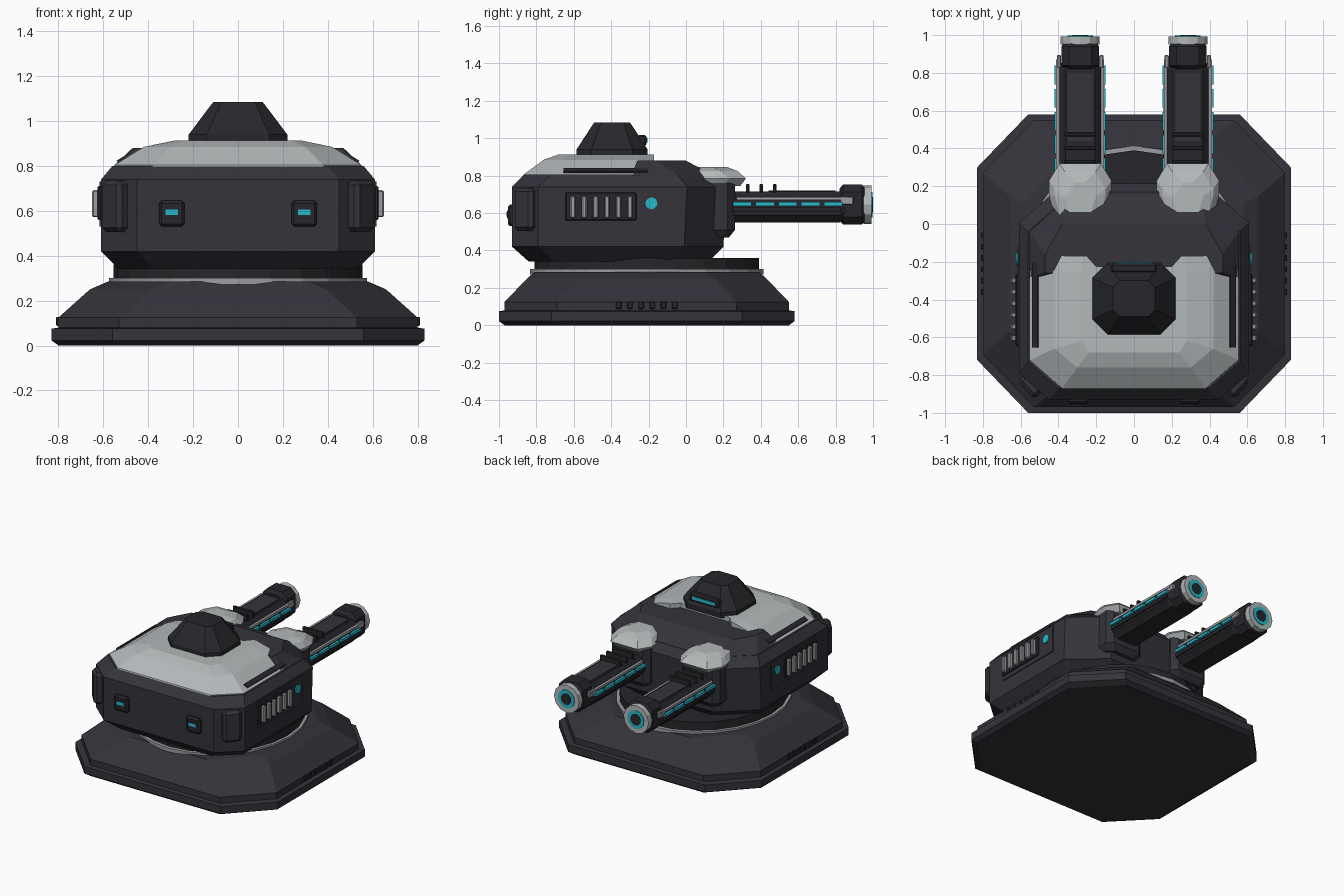
import bpy, bmesh, math
from mathutils import Matrix, Vector

old = bpy.data.objects.get("Cube")
if old:
    bpy.data.objects.remove(old)


def material(name, r, g, b):
    m = bpy.data.materials.new(name)
    m.use_nodes = True
    m.diffuse_color = (r, g, b, 1)
    m.node_tree.nodes["Principled BSDF"].inputs["Base Color"].default_value = (r, g, b, 1)
    return m


DARK = material("dark armour", 0.033, 0.033, 0.042)
BLACK = material("gunmetal black", 0.02, 0.02, 0.025)
LIGHT = material("light grey armour", 0.45, 0.48, 0.49)
GREY = material("grey trim", 0.33, 0.34, 0.35)
TEAL = material("teal glow", 0.02, 0.48, 0.60)


def finish(bm, name, mat):
    bmesh.ops.recalc_face_normals(bm, faces=bm.faces)
    mesh = bpy.data.meshes.new(name)
    bm.to_mesh(mesh)
    bm.free()
    mesh.materials.append(mat)
    obj = bpy.data.objects.new(name, mesh)
    bpy.context.collection.objects.link(obj)
    return obj


def octo(hx, v0, v1, low, high):
    """Right half of a rectangle with cut corners, low and high being (x, v) cuts."""
    return [(hx - low[0], v0), (hx, v0 + low[1]), (hx, v1 - high[1]), (hx - high[0], v1)]


def loft(name, sections, mat, along="z", cx=0):
    """Skin mirrored half outlines placed at given distances along an axis."""
    bm = bmesh.new()
    loops = []
    for half, d in sections:
        pts = half + [(-x, v) for x, v in reversed(half)]
        loops.append([bm.verts.new((cx + x, v, d) if along == "z" else (cx + x, d, v)) for x, v in pts])
    for a, b in zip(loops, loops[1:]):
        for i in range(len(a)):
            j = (i + 1) % len(a)
            bm.faces.new((a[i], a[j], b[j], b[i]))
    bm.faces.new(loops[0])
    bm.faces.new(loops[-1])
    return finish(bm, name, mat)


def box(name, centre, size, mat, bevel=0, rot=None):
    bm = bmesh.new()
    bmesh.ops.create_cube(bm, size=1)
    bmesh.ops.scale(bm, vec=size, verts=bm.verts)
    if bevel:
        bmesh.ops.bevel(bm, geom=bm.edges[:], offset=bevel, segments=1, affect="EDGES")
    if rot:
        bm.transform(rot)
    bm.transform(Matrix.Translation(centre))
    return finish(bm, name, mat)


def drum(name, centre, radius, depth, mat, axis="z", sides=16, squash=1):
    bm = bmesh.new()
    bmesh.ops.create_cone(bm, cap_ends=True, segments=sides, radius1=radius, radius2=radius, depth=depth)
    bmesh.ops.scale(bm, vec=(squash, 1, 1), verts=bm.verts)
    if axis != "z":
        bm.transform(Matrix.Rotation(math.pi / 2, 4, "X" if axis == "y" else "Y"))
    bm.transform(Matrix.Translation(centre))
    return finish(bm, name, mat)


# Base plinth
MID = -0.21
plinth = [(.80, .76, 0), (.83, .79, .022), (.83, .79, .075), (.80, .76, .08),
          (.80, .76, .125), (.66, .64, .25), (.58, .60, .285)]
loft("base_plinth", [(octo(hx, MID - hy, MID + hy, (.27, .28), (.27, .28)), z)
                     for hx, hy, z in plinth], DARK)

# Turning collar
drum("collar_ring", (0, MID, .286), .625, .028, GREY, squash=.92, sides=24)
drum("collar_neck", (0, MID, .325), .60, .07, BLACK, squash=.925, sides=24)

# Turret hull
hull = [(.53, -.84, .12, .34), (.61, -.93, .20, .42), (.61, -.93, .215, .74), (.56, -.87, .17, .80)]
loft("turret_hull", [(octo(hx, a, b, (.16, .14), (.24, .21)), z) for hx, a, b, z in hull], DARK)

# Sloped front hood
loft("front_hood", [(octo(.57, -.3, .18, (.01, .01), (.22, .2)), .785),
                    (octo(.47, -.26, 0, (.01, .01), (.09, .16)), .88)], DARK)


# Light roof armour, with a notched front edge
def roof(back_x, back_y, side, corner, front_x):
    return [(back_x, back_y), (side, corner), (side, -.25), (front_x, -.17), (.25, -.17), (.2, -.225)]


loft("roof_armour", [(roof(.38, -.875, .55, -.72, .46), .79), (roof(.38, -.87, .55, -.72, .46), .805),
                     (roof(.30, -.76, .42, -.66, .38), .885), (roof(.24, -.68, .28, -.62, .27), .914)], LIGHT)

# Cupola with its viewing slot
cupola = [(.22, .19, .90, .08), (.22, .19, .94, .08), (.145, .125, 1.04, .05), (.11, .095, 1.085, .035)]
loft("cupola", [(octo(hx, -.395 - hy, -.395 + hy, (c, c), (c, c)), z) for hx, hy, z, c in cupola], BLACK)
box("viewing_slot_frame", (0, -.235, .988), (.24, .05, .06), BLACK, .01)
box("viewing_slot", (0, -.209, .988), (.19, .008, .024), TEAL)

for s, side in ((1, "left"), (-1, "right")):
    # Roof slits
    tilt = Matrix.Rotation(s * math.radians(32), 4, "Y")
    box(f"roof_slit_{side}", (s * .522, -.43, .827), (.035, .45, .014), BLACK, rot=tilt)

    # Side panel with slats and round lamp
    box(f"side_panel_{side}", (s * .611, -.38, .63), (.012, .52, .2), DARK)
    box(f"vent_recess_{side}", (s * .617, -.455, .635), (.02, .38, .15), BLACK, .006)
    for i in range(6):
        box(f"vent_slat_{side}_{i + 1}", (s * .63, -.605 + i * .061, .632), (.04, .028, .12), GREY, .006)
    drum(f"side_lamp_{side}", (s * .615, -.185, .652), .032, .02, TEAL, "x", 12)

    # Rear corner block on the cut corner
    turn = Matrix.Rotation(s * math.radians(49), 4, "Z")
    box(f"corner_block_{side}", (s * .54, -.85, .62), (.13, .09, .23), DARK, .02, turn)

    # Rear lamp
    box(f"rear_lamp_frame_{side}", (s * .295, -.933, .588), (.115, .04, .115), BLACK, .012)
    box(f"rear_lamp_bezel_{side}", (s * .295, -.953, .593), (.075, .008, .042), BLACK)
    box(f"rear_lamp_{side}", (s * .295, -.957, .594), (.055, .006, .024), TEAL)

    # Base vent teeth
    for i in range(6):
        box(f"base_vent_{side}_{i + 1}", (s * .80, -.36 + i * .06, .108), (.02, .03, .04), BLACK, .004)

    # Gun mount and its light cover
    gx = s * .285
    cut = (.04, .04)
    loft(f"gun_mount_{side}", [(octo(.12, 0, .23, cut, cut), .47), (octo(.15, 0, .262, cut, cut), .51),
                               (octo(.15, 0, .262, cut, cut), .76)], DARK, cx=gx)
    cover = [(.14, .29, .745), (.165, .32, .785), (.135, .275, .825), (.08, .22, .846)]
    loft(f"mount_cover_{side}", [(octo(hx, .03, y, (.03, .12), (.055, .09)), z)
                                 for hx, y, z in cover], LIGHT, cx=gx)

    # Gun barrel housing
    c = (.04, .04)
    loft(f"barrel_{side}", [(octo(.118, .55, .715, c, c), .2), (octo(.118, .55, .715, c, c), .82),
                            (octo(.085, .57, .705, c, c), .88)], BLACK, "y", gx)
    box(f"barrel_top_plate_{side}", (gx, .62, .715), (.13, .36, .012), DARK)
    for i in range(3):
        box(f"barrel_rib_{side}_{i + 1}", (gx, .33 + i * .072, .73), (.17, .02, .05), BLACK, .005)

    # Rails and glowing strips along both barrel sides
    for t, face in ((1, "outer"), (-1, "inner")):
        rx = gx + t * s * .118
        tag = f"{side}_{face}"
        box(f"upper_rail_{tag}", (rx, .57, .678), (.018, .6, .018), GREY)
        box(f"rail_hook_{tag}", (rx - t * s * .006, .86, .667), (.022, .07, .045), GREY, .005)
        box(f"lower_rail_{tag}", (rx, .54, .618), (.02, .58, .024), BLACK)
        for i in range(5):
            box(f"glow_strip_{tag}_{i + 1}", (rx, .3 + i * .122, .648), (.034, .1, .02), TEAL)

    # Muzzle
    loft(f"muzzle_sleeve_{side}", [(octo(.08, .56, .73, c, c), .82), (octo(.1, .54, .752, c, c), .84),
                                   (octo(.1, .54, .752, c, c), .94), (octo(.085, .56, .73, c, c), .96)],
         BLACK, "y", gx)
    drum(f"muzzle_ring_{side}", (gx, .971, .645), .103, .042, LIGHT, "y", 12)
    drum(f"muzzle_glow_{side}", (gx, .985, .645), .068, .024, TEAL, "y", 12)
    drum(f"muzzle_bore_{side}", (gx, .99, .645), .042, .02, BLACK, "y", 12)
